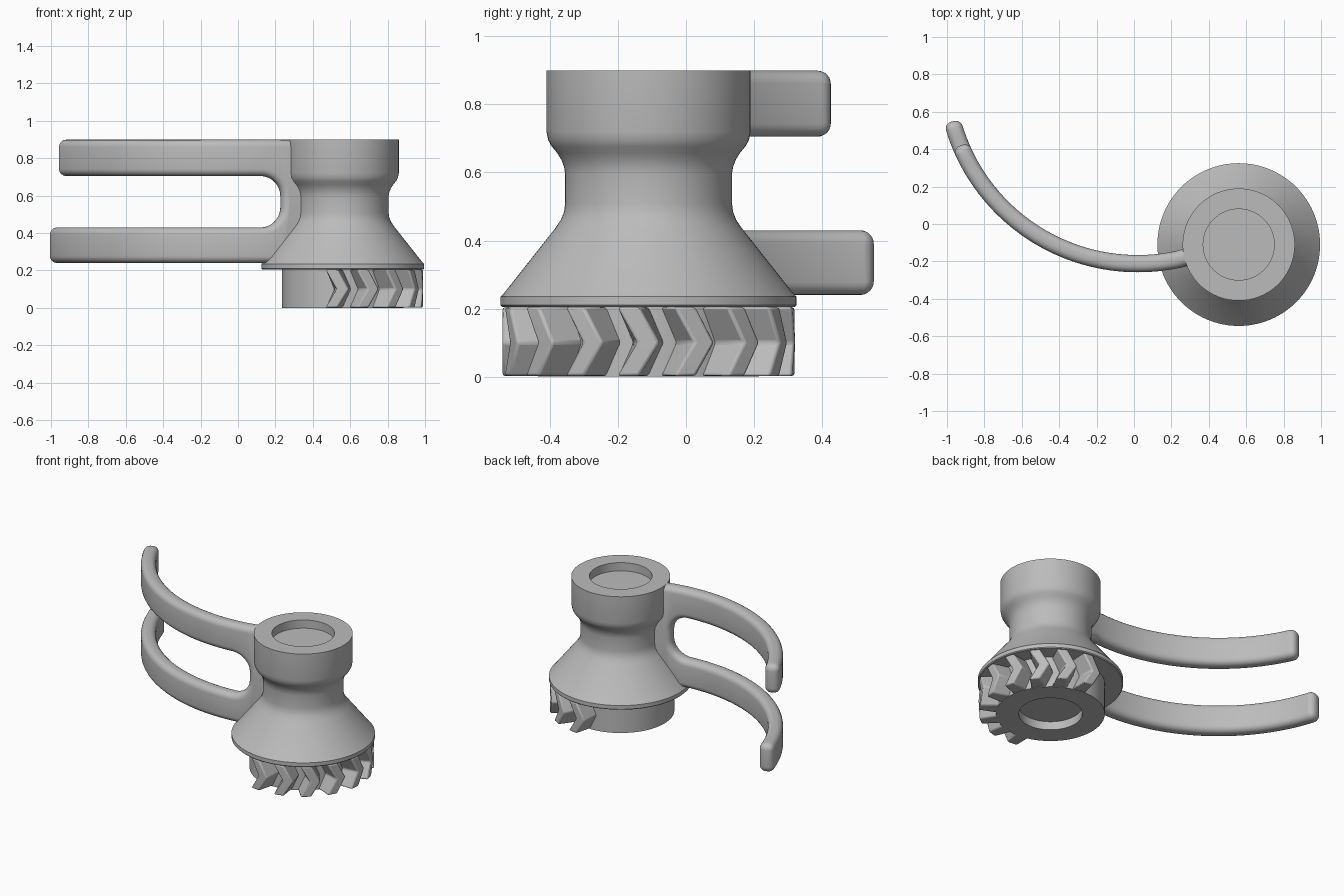
import bpy, bmesh
from math import sin, cos, pi, radians

cube = bpy.data.objects.get("Cube")
if cube:
    bpy.data.objects.remove(cube)

GREY = (0.5, 0.5, 0.5, 1)
mat = bpy.data.materials.new("plain grey")
mat.use_nodes = True
mat.diffuse_color = GREY
mat.node_tree.nodes["Principled BSDF"].inputs["Base Color"].default_value = GREY

CX, CY = 0.56, -0.11          # axis of the turned body
ARC_R, ARC_X = 1.026, 0.02    # curve the arms follow
ARC_Y = 0.814
HALF, ROUND = 0.046, 0.038    # arm half thickness and edge rounding
ROOT = 0.34                   # arm end hidden inside the body


def finish(name, bm, angle=30, bevel=0):
    bmesh.ops.recalc_face_normals(bm, faces=bm.faces)
    mesh = bpy.data.meshes.new(name)
    bm.to_mesh(mesh)
    bm.free()
    mesh.materials.append(mat)
    obj = bpy.data.objects.new(name, mesh)
    bpy.context.collection.objects.link(obj)
    if bevel:
        mod = obj.modifiers.new("soft edges", "BEVEL")
        mod.width, mod.segments = bevel, 2
        mod.limit_method = "ANGLE"
    bpy.ops.object.select_all(action="DESELECT")
    obj.select_set(True)
    bpy.context.view_layer.objects.active = obj
    bpy.ops.object.shade_smooth_by_angle(angle=radians(angle))
    return obj


def lathe(name, profile, steps=96):
    bm = bmesh.new()
    verts = [bm.verts.new((CX + r, CY, z)) for r, z in profile]
    edges = [bm.edges.new(pair) for pair in zip(verts, verts[1:])]
    bmesh.ops.spin(bm, geom=verts + edges, cent=(CX, CY, 0), axis=(0, 0, 1),
                   angle=2 * pi, steps=steps)
    bmesh.ops.remove_doubles(bm, verts=bm.verts, dist=1e-4)
    return finish(name, bm)


# Turned body: base drum, flange, cone, waist and collar with shallow recesses
lathe("body", [
    (0, 0.055), (0.19, 0.055), (0.19, 0), (0.325, 0), (0.325, 0.205),
    (0.43, 0.205), (0.435, 0.21), (0.435, 0.235), (0.425, 0.245),
    (0.275, 0.435), (0.258, 0.46), (0.248, 0.485), (0.245, 0.51),
    (0.245, 0.595), (0.248, 0.615), (0.256, 0.637), (0.269, 0.658),
    (0.285, 0.677), (0.295, 0.695), (0.30, 0.72), (0.30, 0.9),
    (0.19, 0.9), (0.19, 0.845), (0, 0.845)])


# Herringbone teeth around half of the drum
def tooth(bm, centre):
    section = [(0.31, -8.5), (0.431, -4.2), (0.431, 4.2), (0.31, 8.5)]
    rings = []
    for z, lag in ((0.002, 8), (0.1, 0), (0.204, 8)):
        ring = []
        for r, a in section:
            t = radians(centre + a - lag)
            ring.append(bm.verts.new((CX + r * cos(t), CY + r * sin(t), z)))
        rings.append(ring)
    for low, high in zip(rings, rings[1:]):
        for i in range(4):
            j = (i + 1) % 4
            bm.faces.new((low[i], low[j], high[j], high[i]))
    bm.faces.new(rings[0])
    bm.faces.new(rings[-1])


teeth = bmesh.new()
for k in range(9):
    tooth(teeth, -90 + 22.5 * k)
finish("herringbone_teeth", teeth, bevel=0.008)


# Curved arms, each flaring at the root into half of the joining web
def arm(name, tip_angle, outer_z, inner_z, meet_z):
    tip = -ARC_R * radians(tip_angle)
    up = 1 if inner_z > outer_z else -1
    corner, fillet, start = 0.04, 0.11, 0.10
    pairs = []                # (inner edge point, normal, outer edge point, normal)
    for i in range(7):        # rounded tip
        t = (i / 6) * pi / 2
        s, drop = tip + corner * (1 - sin(t)), corner * (1 - cos(t))
        pairs.insert(0, ((s, inner_z - up * drop), (-sin(t), up * cos(t)),
                         (s, outer_z + up * drop), (-sin(t), -up * cos(t))))
    pairs.reverse()
    pairs.sort(key=lambda p: p[0][0])
    # swap the drop so that the tip is narrowest at its very end
    fixed = []
    for i, p in enumerate(pairs):
        t = (i / 6) * pi / 2
        s, drop = tip + corner * (1 - cos(t)), corner * (1 - sin(t))
        fixed.append(((s, inner_z - up * drop), (-cos(t), up * sin(t)),
                      (s, outer_z + up * drop), (-cos(t), -up * sin(t))))
    pairs = fixed
    for i in range(1, 40):    # long straight run
        s = tip + corner + (start - tip - corner) * i / 40
        pairs.append(((s, inner_z), (0, up), (s, outer_z), (0, -up)))
    for i in range(13):       # fillet rising into the web
        t = (i / 12) * pi / 2
        s, z = start + fillet * sin(t), inner_z + up * fillet * (1 - cos(t))
        pairs.append(((s, z), (-sin(t), up * cos(t)), (s, outer_z), (0, -up)))
    edge = start + fillet
    pairs.append(((edge, meet_z), (-1, 0), (edge + 0.001, outer_z), (0, -up)))
    pairs.append(((ROOT, meet_z), (0, 0), (ROOT, outer_z), (0, -up)))

    loop = [(p[0], p[1]) for p in pairs] + [(p[2], p[3]) for p in reversed(pairs)]
    levels = []               # sideways offset and inset of each rounded layer
    for side in (-1, 1):
        for i in range(6):
            t = (i / 5) * pi / 2
            levels.append((side * (HALF - ROUND + ROUND * sin(t)),
                           ROUND * (1 - cos(t))))
    levels.sort(key=lambda l: l[0])

    bm = bmesh.new()
    rings = []
    for off, inset in levels:
        ring = []
        for (s, z), (ns, nz) in loop:
            a, r = (s - ns * inset) / ARC_R, ARC_R + off
            ring.append(bm.verts.new((ARC_X + r * sin(a), ARC_Y - r * cos(a),
                                      z - nz * inset)))
        rings.append(ring)
    n = len(loop)
    for low, high in zip(rings, rings[1:]):
        for i in range(n):
            j = (i + 1) % n
            if i != len(pairs) - 1:
                bm.faces.new((low[i], low[j], high[j], high[i]))
    for ring in (rings[0], rings[-1]):
        for i in range(len(pairs) - 1):
            bm.faces.new((ring[i], ring[i + 1], ring[n - 2 - i], ring[n - 1 - i]))
    return finish(name, bm, angle=40)


arm("lower_arm", 75, 0.24, 0.43, 0.567)
arm("upper_arm", 67.4, 0.899, 0.705, 0.567)
